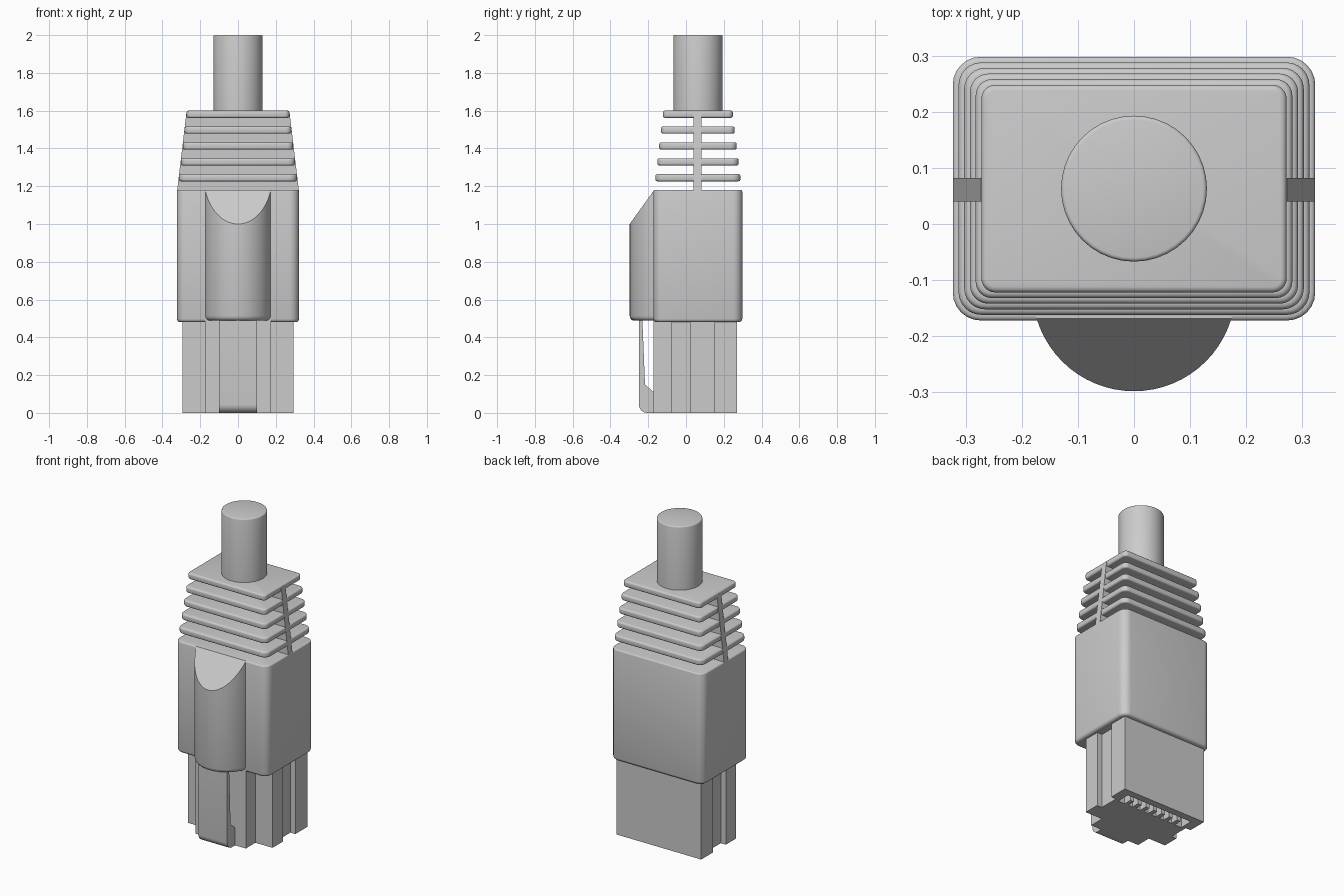
import bpy, bmesh, math
from mathutils import Matrix, Vector

if "Cube" in bpy.data.objects:
    bpy.data.objects.remove(bpy.data.objects["Cube"])

grey = bpy.data.materials.new("plain grey")
grey.use_nodes = True
grey.diffuse_color = (0.6, 0.6, 0.6, 1)
grey.node_tree.nodes["Principled BSDF"].inputs["Base Color"].default_value = (0.6, 0.6, 0.6, 1)

CY = 0.063  # centre line of the cable and boot


def finish(name, bm, smooth=True):
    bmesh.ops.recalc_face_normals(bm, faces=bm.faces[:])
    mesh = bpy.data.meshes.new(name)
    bm.to_mesh(mesh)
    bm.free()
    obj = bpy.data.objects.new(name, mesh)
    bpy.context.collection.objects.link(obj)
    mesh.materials.append(grey)
    bpy.ops.object.select_all(action='DESELECT')
    obj.select_set(True)
    bpy.context.view_layer.objects.active = obj
    if smooth:
        bpy.ops.object.shade_smooth_by_angle(angle=math.radians(35))
    return obj


def prism(points, z0, z1):
    """Extrude a plan outline from z0 up to z1."""
    bm = bmesh.new()
    face = bm.faces.new([bm.verts.new((x, y, z0)) for x, y in points])
    top = bmesh.ops.extrude_face_region(bm, geom=[face])["geom"]
    bmesh.ops.translate(bm, vec=(0, 0, z1 - z0),
                        verts=[v for v in top if isinstance(v, bmesh.types.BMVert)])
    return bm


def round_rims(bm, z, radius):
    rim = [e for e in bm.edges if all(abs(v.co.z - z) < 1e-4 for v in e.verts)]
    bmesh.ops.bevel(bm, geom=rim, offset=radius, segments=3, profile=0.5, affect='EDGES')


def rounded_block(name, hx, hy, z0, z1, corner, low, high):
    points = []
    for i, (sx, sy) in enumerate([(1, 1), (-1, 1), (-1, -1), (1, -1)]):
        for k in range(7):
            a = math.pi / 2 * (i + k / 6)
            points.append((sx * (hx - corner) + corner * math.cos(a),
                           CY + sy * (hy - corner) + corner * math.sin(a)))
    bm = prism(points, z0, z1)
    round_rims(bm, z0, low)
    round_rims(bm, z1, high)
    return finish(name, bm)


def box(name, x, y, z):
    return finish(name, prism([(x[0], y[0]), (x[1], y[0]), (x[1], y[1]), (x[0], y[1])], *z), False)


# Boot body
rounded_block("boot_body", 0.323, 0.235, 0.48, 1.18, 0.05, 0.018, 0.008)

# Strain relief fins, shrinking toward the cable
for i in range(5):
    t = (i + 1) / 5
    top = 1.18 + 0.42 * t
    rounded_block(f"relief_fin_{i + 1}", 0.323 - 0.051 * t, 0.235 - 0.05 * t,
                  top - 0.038, top, 0.045 - 0.02 * t, 0.01, 0.01)

# Tapered spine joining the fins
bm = prism([(-0.323, 0.04), (0.323, 0.04), (0.323, 0.082), (-0.323, 0.082)], 1.17, 1.59)
for v in bm.verts:
    if v.co.z > 1.5:
        v.co.x *= 0.845
finish("relief_spine", bm, False)

# Cable
circle = [(0.13 * math.cos(a), CY + 0.13 * math.sin(a))
          for a in (math.tau * k / 40 for k in range(40))]
bm = prism(circle, 1.59, 2.0)
round_rims(bm, 2.0, 0.007)
finish("cable", bm)

# Latch cover: a cylinder segment with a sloping top
R, HY = 0.181, -0.117
arc = [(R * math.cos(a), HY + R * math.sin(a))
       for a in (math.pi + math.pi * k / 32 for k in range(33))]
bm = prism(arc, 0.488, 1.18)
round_rims(bm, 0.488, 0.025)
cut = bmesh.ops.bisect_plane(bm, geom=bm.verts[:] + bm.edges[:] + bm.faces[:],
                             plane_co=(0, -0.298, 1.0), plane_no=(0, -0.175, 0.126),
                             clear_outer=True)
bmesh.ops.holes_fill(bm, edges=[e for e in cut["geom_cut"] if isinstance(e, bmesh.types.BMEdge)])
finish("latch_cover", bm)

# Plug housing: stepped front and a groove on each side
half = [(0.175, -0.172), (0.175, -0.077), (0.295, -0.077), (0.295, 0.025),
        (0.26, 0.025), (0.26, 0.15), (0.295, 0.15), (0.295, 0.27)]
plug = finish("plug_housing", prism(half + [(-x, y) for x, y in reversed(half)], 0, 0.5), False)

# Contact slot in the plug's end
cutter = box("slot_cutter", (-0.235, 0.235), (0.14, 0.225), (-0.1, 0.16))
cutter.hide_render = True
mod = plug.modifiers.new("slot", 'BOOLEAN')
mod.operation = 'DIFFERENCE'
mod.solver = 'EXACT'
mod.object = cutter
bpy.context.view_layer.objects.active = plug
bpy.ops.object.modifier_apply(modifier=mod.name)
bpy.data.objects.remove(cutter)

# Dividers between the eight contacts
for i in range(7):
    x = (i - 3) * 0.058
    box(f"contact_divider_{i + 1}", (x - 0.013, x + 0.013), (0.135, 0.19), (0, 0.165))

# Latch: side profile extruded across, with a rounded toe
toe = [(-0.205 - 0.045 * math.sin(a), 0.045 - 0.045 * math.cos(a))
       for a in (math.pi / 2 * k / 6 for k in range(7))]
side = [(-0.165, 0)] + toe + [(-0.25, 0.52), (-0.232, 0.52), (-0.217, 0.15), (-0.165, 0.105)]
bm = prism(side, -0.1, 0.1)
# profile (y, z) with depth along x
bm.transform(Matrix(((0, 0, 1, 0), (1, 0, 0, 0), (0, 1, 0, 0), (0, 0, 0, 1))))
finish("latch", bm)
